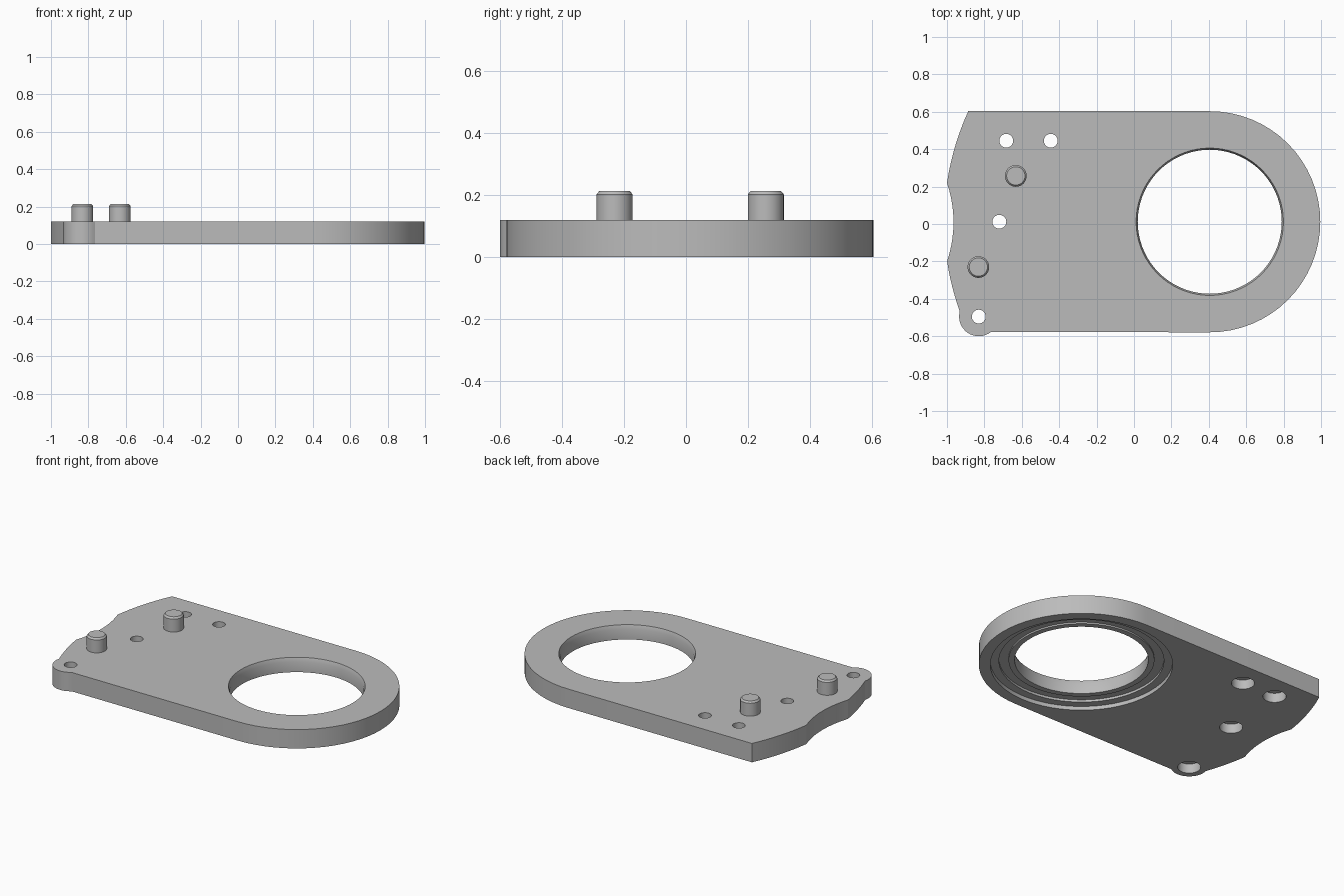
import bpy, bmesh
from math import sin, cos, pi, atan2, radians
from mathutils import Vector

cube = bpy.data.objects.get("Cube")
if cube:
    bpy.data.objects.remove(cube, do_unlink=True)

T = 0.12                       # plate thickness
BORE = (0.405, 0.012)          # centre of the large bore
EAR = (-0.83, -0.495)          # centre of the small corner ear

grey = bpy.data.materials.new("plain grey")
grey.use_nodes = True
grey.diffuse_color = (0.5, 0.5, 0.5, 1)
grey.node_tree.nodes["Principled BSDF"].inputs["Base Color"].default_value = (0.5, 0.5, 0.5, 1)


def make(name, bm):
    bmesh.ops.recalc_face_normals(bm, faces=bm.faces)
    mesh = bpy.data.meshes.new(name)
    bm.to_mesh(mesh)
    bm.free()
    mesh.materials.append(grey)
    obj = bpy.data.objects.new(name, mesh)
    bpy.context.collection.objects.link(obj)
    return obj


def lathe(name, centre, profile, steps):
    """Closed solid of revolution from (radius, z) points, capped at both ends."""
    bm = bmesh.new()
    rings = [[bm.verts.new((centre[0] + r * cos(2 * pi * i / steps),
                            centre[1] + r * sin(2 * pi * i / steps), z))
              for i in range(steps)] for r, z in profile]
    for a, b in zip(rings, rings[1:]):
        for i in range(steps):
            j = (i + 1) % steps
            bm.faces.new((a[i], a[j], b[j], b[i]))
    bm.faces.new(rings[0])
    bm.faces.new(rings[-1])
    return make(name, bm)


def arc(centre, r, start, end, n):
    return [(centre[0] + r * cos(start + (end - start) * i / n),
             centre[1] + r * sin(start + (end - start) * i / n)) for i in range(n + 1)]


def bearing(x, y):
    return atan2(y - BORE[1], x - BORE[0]) % (2 * pi)


# Plate outline: round nose, long sides, arced tail with a shallow scallop and an ear
outline = arc(BORE, 0.591, -pi / 2, pi / 2, 32)
outline += arc(BORE, 1.42, bearing(-0.885, 0.603), bearing(-1, 0.22), 8)
outline += arc((-1.615, 0.01), 0.65, 0.33, -0.33, 10)[1:-1]
outline += arc(BORE, 1.42, bearing(-1, -0.2), bearing(-0.93, -0.465), 6)
outline += arc(EAR, 0.105, radians(165), radians(308), 16)

bm = bmesh.new()
base = bm.faces.new([bm.verts.new((x, y, 0)) for x, y in outline])
top = bmesh.ops.extrude_face_region(bm, geom=[base])["geom"]
bmesh.ops.translate(bm, vec=Vector((0, 0, T)),
                    verts=[g for g in top if isinstance(g, bmesh.types.BMVert)])
plate = make("mounting_plate", bm)

# Cutters: stepped bore with chamfered rim, and counterbored screw holes
cutters = [lathe("bore_cutter", BORE, [
    (0.525, -0.05), (0.525, 0.025), (0.475, 0.025), (0.475, 0.04), (0.42, 0.04),
    (0.42, 0.03), (0.385, 0.03), (0.385, T - 0.025), (0.394, T), (0.394, T + 0.05)], 72)]
for x, y in [(-0.683, 0.445), (-0.445, 0.445), (-0.72, 0.012), EAR]:
    cutters.append(lathe("screw_hole_cutter", (x, y), [
        (0.067, -0.05), (0.067, 0.06), (0.037, 0.06), (0.037, T + 0.05)], 32))
for cutter in cutters:
    cutter.hide_render = True
    cutter.hide_set(True)
    mod = plate.modifiers.new("cut", 'BOOLEAN')
    mod.operation = 'DIFFERENCE'
    mod.solver = 'EXACT'
    mod.object = cutter

# Bake the cuts and drop the cutters
result = bpy.data.meshes.new_from_object(
    plate.evaluated_get(bpy.context.evaluated_depsgraph_get()))
plate.modifiers.clear()
plate.data = result
for cutter in cutters:
    bpy.data.objects.remove(cutter, do_unlink=True)

# Locating pins with chamfered tops
pins = [lathe(name, centre, [(0.058, T - 0.02), (0.058, 0.202), (0.049, 0.213)], 32)
        for name, centre in [("rear_locating_pin", (-0.632, 0.257)),
                             ("front_locating_pin", (-0.832, -0.23))]]

# Smooth the curved walls, keep hard edges
bpy.ops.object.select_all(action='DESELECT')
for obj in [plate] + pins:
    obj.select_set(True)
bpy.context.view_layer.objects.active = plate
bpy.ops.object.shade_smooth_by_angle(angle=radians(25))
